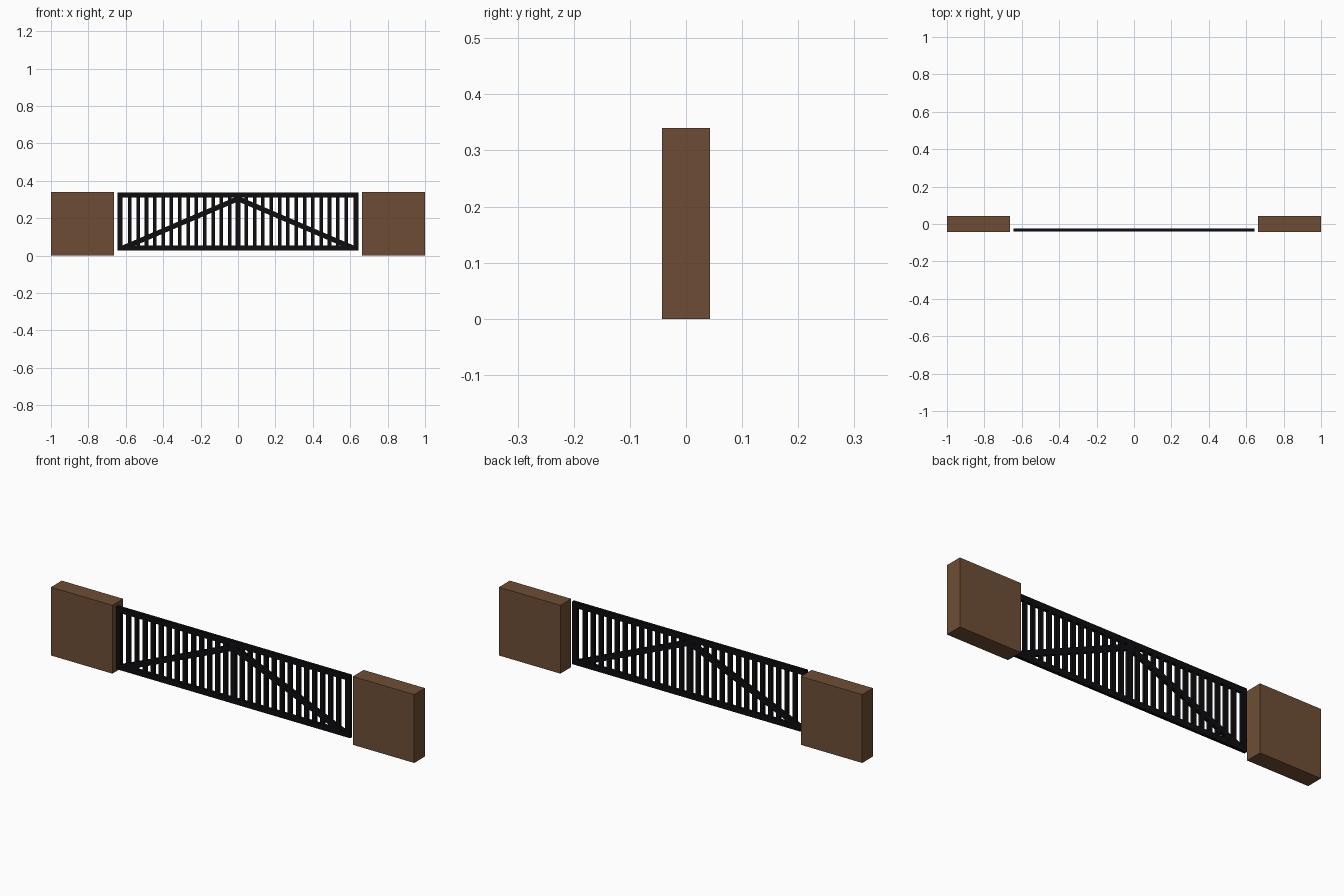
import bpy
from math import atan2, hypot

default = bpy.data.objects.get("Cube")
if default:
    bpy.data.objects.remove(default, do_unlink=True)


def material(name, colour):
    m = bpy.data.materials.new(name)
    m.use_nodes = True
    m.diffuse_color = colour
    m.node_tree.nodes["Principled BSDF"].inputs["Base Color"].default_value = colour
    return m


BROWN = material("brown", (0.155, 0.076, 0.035, 1))
BLACK = material("black_iron", (0.004, 0.004, 0.005, 1))


def box(name, centre, size, mat, tilt=0):
    bpy.ops.mesh.primitive_cube_add(size=1, location=centre, rotation=(0, tilt, 0))
    ob = bpy.context.object
    ob.name = name
    ob.scale = size
    bpy.ops.object.transform_apply(location=False, rotation=False, scale=True)
    ob.data.materials.append(mat)
    return ob


GATE_Y, DEPTH = -0.032, 0.016
HALF, LOW, HIGH, RAIL = 0.645, 0.027, 0.338, 0.027
MID_Z = (LOW + HIGH) / 2

# Top and bottom rails
for name, z in (("top_rail", HIGH - RAIL / 2), ("bottom_rail", LOW + RAIL / 2)):
    box(name, (0, GATE_Y, z), (2 * HALF, DEPTH, RAIL), BLACK)

# Pillars, end stiles and diagonal braces on both sides
FOOT, APEX = (0.61, 0.043), (0.0, 0.304)
for side, s in (("left", 1), ("right", -1)):
    box(side + "_pillar", (s * 0.831, 0, 0.17), (0.338, 0.085, 0.34), BROWN)
    box(side + "_stile", (s * (HALF - RAIL / 2), GATE_Y, MID_Z),
        (RAIL, DEPTH, HIGH - LOW), BLACK)
    dx, dz = FOOT[0] - APEX[0], FOOT[1] - APEX[1]
    box(side + "_brace", (s * (FOOT[0] + APEX[0]) / 2, GATE_Y, (FOOT[1] + APEX[1]) / 2),
        (hypot(dx, dz) + 0.01, DEPTH, 0.027), BLACK, -s * atan2(dz, dx))

# Centre post and evenly spaced upright bars
box("centre_post", (0, GATE_Y, MID_Z), (RAIL, DEPTH, HIGH - LOW - RAIL), BLACK)
PAIRS = 14
STEP = (HALF - RAIL / 2) / (PAIRS + 0.2)
for i in range(1, PAIRS + 1):
    for side, s in (("left", 1), ("right", -1)):
        if i < PAIRS:
            box(f"{side}_bar_{i}", (s * i * STEP, GATE_Y, MID_Z),
                (0.019, DEPTH, HIGH - LOW - RAIL), BLACK)
